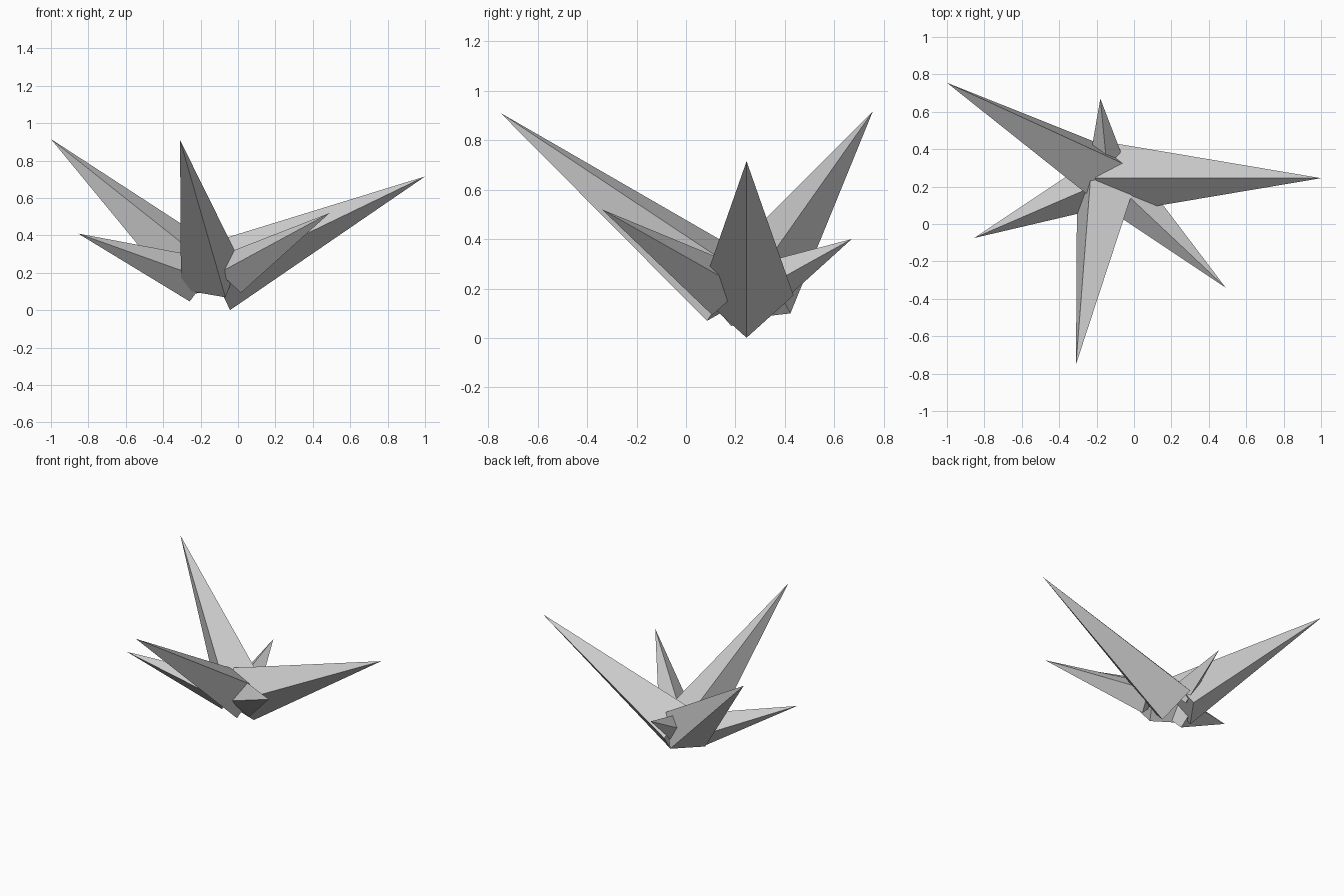
import bpy, bmesh
from math import pi, cos, sin
from mathutils import Vector

if "Cube" in bpy.data.objects:
    bpy.data.objects.remove(bpy.data.objects["Cube"])


def spike(name, tip, base, corner, radius):
    """Four-sided crystal spike; 'corner' is the direction of one base corner."""
    tip, base = Vector(tip), Vector(base)
    axis = (tip - base).normalized()
    u = Vector(corner)
    u = (u - axis * u.dot(axis)).normalized()
    v = axis.cross(u)
    bm = bmesh.new()
    ring = [bm.verts.new(base + radius * (cos(i * pi / 2) * u + sin(i * pi / 2) * v))
            for i in range(4)]
    top = bm.verts.new(tip)
    bm.faces.new(ring[::-1])
    for i in range(4):
        bm.faces.new((ring[i], ring[(i + 1) % 4], top))
    mesh = bpy.data.meshes.new(name)
    bm.to_mesh(mesh)
    bm.free()
    bpy.context.collection.objects.link(bpy.data.objects.new(name, mesh))


# Three long spikes
spike("large_spike_right", (1.0, 0.245, 0.715), (-0.125, 0.245, 0.172), (0, 0, 1), 0.19)
spike("large_spike_back_left", (-1.0, 0.755, 0.915), (-0.18, 0.268, 0.187), (-0.03, -0.14, 0.10), 0.178)
spike("large_spike_front", (-0.31, -0.75, 0.91), (-0.148, 0.19, 0.188), (-0.16, 0.106, 0.28), 0.178)

# Three short spikes between them
spike("small_spike_left", (-0.855, -0.075, 0.41), (-0.22, 0.2, 0.165), (0, 0, 1), 0.125)
spike("small_spike_front_right", (0.49, -0.34, 0.52), (-0.02, 0.14, 0.20), (0, 0, 1), 0.118)
spike("small_spike_back", (-0.18, 0.67, 0.40), (-0.145, 0.31, 0.205), (0, 0, 1), 0.1)
